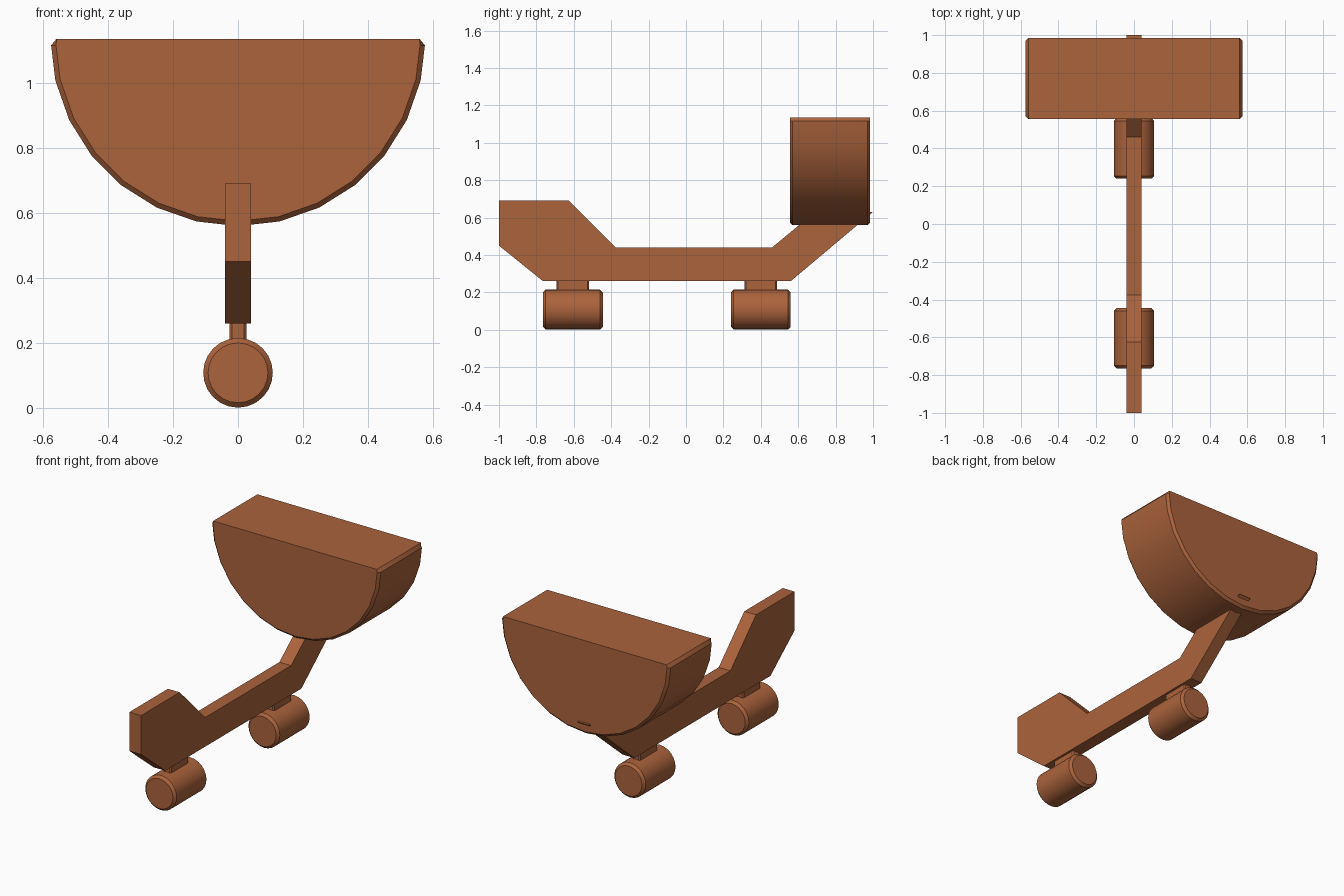
import bpy
import bmesh
from math import cos, sin, pi, radians

cube = bpy.data.objects.get("Cube")
if cube:
    bpy.data.objects.remove(cube, do_unlink=True)

# Single warm clay colour
clay = bpy.data.materials.new("terracotta_brown")
clay.use_nodes = True
COLOUR = (0.41, 0.125, 0.045, 1)
clay.diffuse_color = COLOUR
clay.node_tree.nodes["Principled BSDF"].inputs["Base Color"].default_value = COLOUR


def loft(name, rings, smooth=False):
    """Skin a list of equal-length closed rings and cap both ends."""
    bm = bmesh.new()
    loops = [[bm.verts.new(p) for p in ring] for ring in rings]
    n = len(loops[0])
    for a, b in zip(loops, loops[1:]):
        for i in range(n):
            j = (i + 1) % n
            bm.faces.new((a[i], a[j], b[j], b[i]))
    bm.faces.new(loops[0])
    bm.faces.new(loops[-1])
    bmesh.ops.recalc_face_normals(bm, faces=bm.faces)
    mesh = bpy.data.meshes.new(name)
    bm.to_mesh(mesh)
    bm.free()
    mesh.materials.append(clay)
    obj = bpy.data.objects.new(name, mesh)
    bpy.context.collection.objects.link(obj)
    if smooth:
        bpy.ops.object.select_all(action="DESELECT")
        obj.select_set(True)
        bpy.context.view_layer.objects.active = obj
        bpy.ops.object.shade_smooth_by_angle(angle=radians(30))
    return obj


# Bent beam, cut from a side profile of (y, z) points
profile = [(-1, .69), (-.625, .69), (-.375, .44), (.46, .44), (.69, .63),
           (1, .63), (.56, .26), (-.765, .26), (-1, .45)]
loft("bent_beam", [[(x, y, z) for y, z in profile] for x in (-.04, .04)])


# Half-round tub with chamfered rims and top corners
def half_disc(y, r):
    top, steps = 1.135, 14
    arc = [(r * cos(pi * k / steps), y, top - r * sin(pi * k / steps))
           for k in range(1, steps)]
    side = r - .0015
    return ([(.558, y, top), (side, y, top - .02)] + arc +
            [(-side, y, top - .02), (-.558, y, top)])


loft("half_round_tub", [half_disc(y, r) for y, r in
                        ((.555, .561), (.57, .576), (.97, .576), (.985, .561))],
     smooth=True)


# Rollers lying along the beam, each hung from a chamfered block
def circle(y, r, sides=24):
    return [(r * cos(2 * pi * k / sides), y, .108 + r * sin(2 * pi * k / sides))
            for k in range(sides)]


def block(cy, z, hx=.026, hy=.0875, c=.008):
    corners = [(hx, hy - c), (hx - c, hy), (c - hx, hy), (-hx, hy - c),
               (-hx, c - hy), (c - hx, -hy), (hx - c, -hy), (hx, c - hy)]
    return [(x, cy + y, z) for x, y in corners]


for label, cy in (("front", -.605), ("rear", .4)):
    loft(label + "_roller", [circle(cy + dy, r) for dy, r in
                             ((-.16, .092), (-.145, .107), (.145, .107), (.16, .092))],
         smooth=True)
    loft(label + "_roller_mount", [block(cy, z) for z in (.15, .27)])
